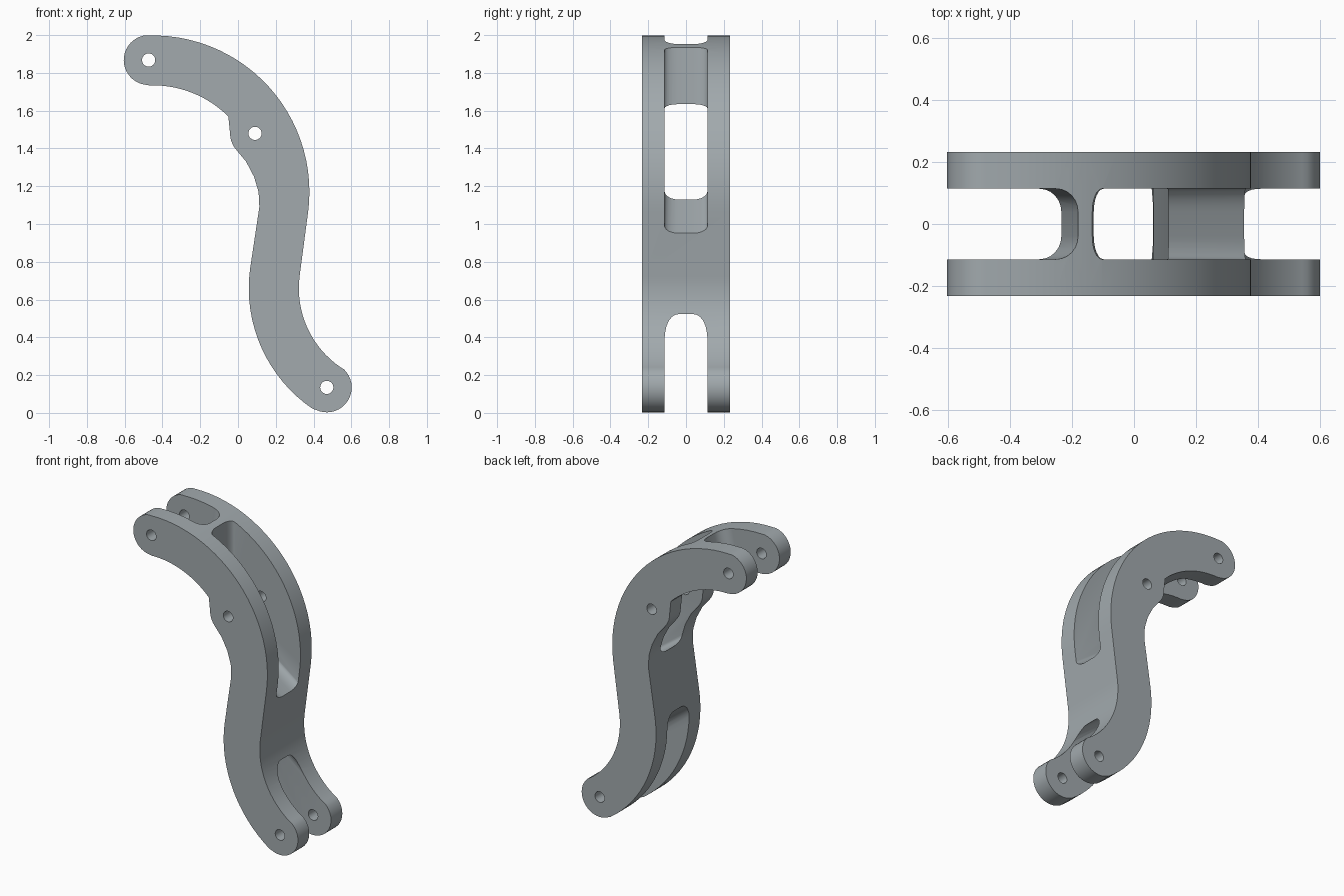
import bpy, bmesh
from math import sin, cos, radians, pi
from mathutils import Vector

if "Cube" in bpy.data.objects:
    bpy.data.objects.remove(bpy.data.objects["Cube"])

HALF_WIDTH = 0.232
SLOT_HALF = 0.114
CORNER = 0.075
END_R = 0.132
UPPER, LOWER = Vector((-0.45, 1.17)), Vector((0.829, 0.66))
TOP_PIN, MID_PIN, FOOT_PIN = Vector((-0.473, 1.868)), Vector((0.09, 1.48)), Vector((0.47, 0.135))


def arc(center, radius, start, end, steps):
    """Points (x, z) on an arc, angles in degrees."""
    angles = [radians(start + (end - start) * i / steps) for i in range(steps + 1)]
    return [center + radius * Vector((cos(a), sin(a))) for a in angles]


def solid(name, bottom, top):
    """Solid lofted between two matching rings of 3D points."""
    bm = bmesh.new()
    a = [bm.verts.new(p) for p in bottom]
    b = [bm.verts.new(p) for p in top]
    bm.faces.new(a)
    bm.faces.new(b[::-1])
    n = len(a)
    for i in range(n):
        bm.faces.new((a[i], b[i], b[(i + 1) % n], a[(i + 1) % n]))
    bmesh.ops.recalc_face_normals(bm, faces=bm.faces)
    mesh = bpy.data.meshes.new(name)
    bm.to_mesh(mesh)
    bm.free()
    obj = bpy.data.objects.new(name, mesh)
    bpy.context.collection.objects.link(obj)
    return obj


def extrude_y(name, points, half):
    return solid(name, *[[(p.x, y, p.y) for p in points] for y in (-half, half)])


def rounded_ring(a, b):
    """Rounded rectangle across the width, running from a to b in the side plane."""
    along = (b - a).normalized()
    length = (b - a).length
    ring = []
    corners = [(length, 1, 0), (0, 1, 90), (0, -1, 180), (length, -1, 270)]
    for u, side, start in corners:
        center = Vector((u - CORNER if u else CORNER, side * (SLOT_HALF - CORNER)))
        for p in arc(center, CORNER, start, start + 90, 6):
            q = a + along * p.x
            ring.append((q.x, p.y, q.y))
    return ring


def slot_cutter(name, out_a, in_a, out_b, in_b):
    """Slot between two end walls, each given by its outer and inner edge."""
    def stretch(o, i):
        return o + (o - i) * 1.5, i + (i - o) * 0.3
    oa, ia = stretch(Vector(out_a), Vector(in_a))
    ob, ib = stretch(Vector(out_b), Vector(in_b))
    return solid(name, rounded_ring(oa, ob), rounded_ring(ia, ib))


def fork_cutter(name, out_a, in_a, offset):
    far = [Vector(p) + Vector(offset) for p in (out_a, in_a)]
    return slot_cutter(name, out_a, in_a, *far)


# S-shaped side profile: outer edge, foot, inner edge with pin boss, top end
outline = arc(UPPER, 0.828, 92, -7.5, 26)
outline += arc(LOWER, 0.507, 172.5, 235.6, 16)
outline += arc(FOOT_PIN, END_R, 55.6, -124.4, 20)[1:-1]
outline += arc(LOWER, 0.772, 235.6, 172.5, 16)
blend = [(0.113, 1.09), (0.109, 1.17), (0.085, 1.25), (0.043, 1.33)]
outline += [Vector(p) for p in blend]
outline += arc(MID_PIN, END_R, 222, 180, 5)
outline += arc(UPPER, 0.564, 45, 92, 14)
outline += arc(TOP_PIN, END_R, 272, 92, 20)[1:-1]
arm = extrude_y("curved_link_arm", outline, HALF_WIDTH)

# Fork openings at both ends, long slot through the bend, pin holes
cutters = [
    fork_cutter("top_fork_cut", (-0.18, 1.955), (-0.235, 1.69), (-0.8, 0.05)),
    fork_cutter("foot_fork_cut", (0.345, 0.52), (0.06, 0.74), (-0.6, -0.8)),
    slot_cutter("middle_slot_cut", (-0.135, 1.935), (-0.13, 1.625),
                (0.365, 0.945), (0.11, 1.13)),
]
for pin in (TOP_PIN, MID_PIN, FOOT_PIN):
    cutters.append(extrude_y("pin_hole_cut", arc(pin, 0.035, 0, 345, 23), 0.4))

bpy.ops.object.select_all(action='DESELECT')
bpy.context.view_layer.objects.active = arm
arm.select_set(True)
for cutter in cutters:
    cutter.hide_render = True
    mod = arm.modifiers.new(cutter.name, 'BOOLEAN')
    mod.operation = 'DIFFERENCE'
    mod.solver = 'EXACT'
    mod.object = cutter
    bpy.ops.object.modifier_apply(modifier=mod.name)
    bpy.data.objects.remove(cutter)

# Plain grey metal
color = (0.36, 0.40, 0.42, 1)
metal = bpy.data.materials.new("grey_metal")
metal.use_nodes = True
metal.diffuse_color = color
metal.node_tree.nodes["Principled BSDF"].inputs["Base Color"].default_value = color
arm.data.materials.clear()
arm.data.materials.append(metal)
bpy.ops.object.shade_smooth_by_angle(angle=radians(30))
